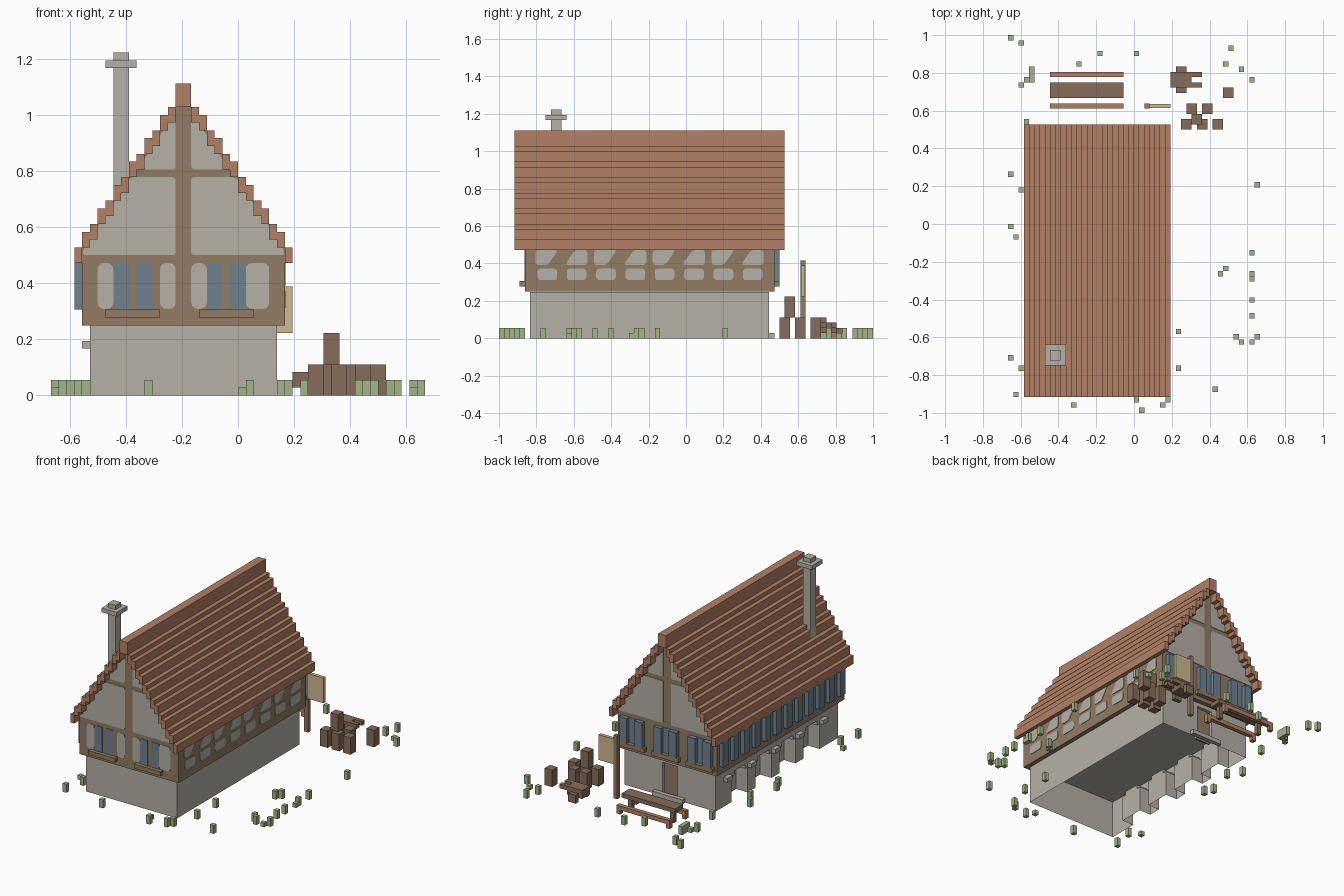
import bpy, bmesh, math
from mathutils import Vector

if "Cube" in bpy.data.objects:
    bpy.data.objects.remove(bpy.data.objects["Cube"])

V = 2 / 72          # grid unit: every part sits on this grid


def colour(name, rgb):
    m = bpy.data.materials.new(name)
    m.diffuse_color = (*rgb, 1)
    m.use_nodes = True
    m.node_tree.nodes["Principled BSDF"].inputs["Base Color"].default_value = m.diffuse_color
    return m


PLASTER = colour("plaster", (0.46, 0.44, 0.39))
ROOF = colour("roof_tile", (0.45, 0.22, 0.13))
TIMBER = colour("timber", (0.29, 0.20, 0.13))
BLUE = colour("blue_paint", (0.16, 0.22, 0.28))
BOARD = colour("pale_board", (0.62, 0.49, 0.28))
GRASS = colour("grass", (0.37, 0.46, 0.25))
DARK = colour("dark_wood", (0.24, 0.155, 0.10))


def finish(name, bm, mat):
    bmesh.ops.scale(bm, vec=(V, V, V), verts=bm.verts)
    me = bpy.data.meshes.new(name)
    bm.to_mesh(me)
    bm.free()
    me.materials.append(mat)
    ob = bpy.data.objects.new(name, me)
    bpy.context.collection.objects.link(ob)
    return ob


def boxes(name, mat, *specs):
    """Each spec is x0, x1, y0, y1, z0, z1 in grid units."""
    bm = bmesh.new()
    for x0, x1, y0, y1, z0, z1 in specs:
        vs = bmesh.ops.create_cube(bm, size=1)["verts"]
        for v in vs:
            v.co = ((x0 + x1) / 2 + v.co.x * (x1 - x0),
                    (y0 + y1) / 2 + v.co.y * (y1 - y0),
                    (z0 + z1) / 2 + v.co.z * (z1 - z0))
    return finish(name, bm, mat)


def plates(name, mat, axis, pos, out, outlines, radius=0.6):
    """Thin rounded panels lying on the wall plane axis = pos."""
    bm = bmesh.new()
    for pts in outlines:
        part = bmesh.new()
        part.faces.new([part.verts.new((a, pos, z) if axis == "y" else (pos, a, z))
                        for a, z in pts])
        if radius:
            bmesh.ops.bevel(part, geom=part.verts[:], offset=radius, segments=3,
                            profile=0.5, affect='VERTICES')
        ext = bmesh.ops.extrude_face_region(part, geom=part.faces[:])
        step = Vector((0, out * 0.12, 0)) if axis == "y" else Vector((out * 0.12, 0, 0))
        bmesh.ops.translate(part, vec=step,
                            verts=[g for g in ext["geom"] if isinstance(g, bmesh.types.BMVert)])
        bmesh.ops.recalc_face_normals(part, faces=part.faces[:])
        tmp = bpy.data.meshes.new("tmp")
        part.to_mesh(tmp)
        part.free()
        bm.from_mesh(tmp)
        bpy.data.meshes.remove(tmp)
    return finish(name, bm, mat)


def rect(a0, a1, z0, z1):
    return [(a0, z0), (a1, z0), (a1, z1), (a0, z1)]


# Stone base: hollow shell, open below, with stepped niches and a door recess
def solid(x, y, z):
    if not (-19 <= x < 5 and -30 <= y < 16 and 0 <= z < 9):
        return False
    if y == 15 and -9 <= x < -5 and z < 8:
        return False
    for s in (-23, -14, -5, 4):
        if x < -16 and (z < 6 and s <= y < s + 6 or z == 6 and s + 1 <= y < s + 5):
            return False
    return True


bm = bmesh.new()
for x in range(-19, 5):
    for y in range(-30, 16):
        for z in range(9):
            if not solid(x, y, z):
                continue
            for ax in range(3):
                for s in (-1, 1):
                    n = [x, y, z]
                    n[ax] += s
                    if solid(*n) or n[2] < 0:
                        continue
                    quad = []
                    for p, q in ((0, 0), (1, 0), (1, 1), (0, 1)):
                        c = [x, y, z]
                        c[ax] += s > 0
                        c[(ax + 1) % 3] += p
                        c[(ax + 2) % 3] += q
                        quad.append(bm.verts.new((c[0], c[1], min(c[2], 8.95))))
                    bm.faces.new(quad if s > 0 else quad[::-1])
bmesh.ops.remove_doubles(bm, verts=bm.verts, dist=0.001)
bmesh.ops.dissolve_limit(bm, angle_limit=0.01, verts=bm.verts, edges=bm.edges)
finish("stone_base", bm, PLASTER)
boxes("wall_ledges", PLASTER, *[(-20, -19, y, y + 2, 6, 7) for y in (-25, -16, -7, 2, 11)])
boxes("door", TIMBER, (-9, -5, 15, 15.3, 0, 8))
boxes("door_step", PLASTER, (-11, -3, 16, 17, 0, 1))

# Upper storey
boxes("upper_storey", TIMBER, (-20, 6, -31, 17, 9, 17))

# Front wall: plaster panels, windows and sills
plates("front_panels", PLASTER, "y", -31, -1,
       [rect(a, b, 11.1, 17) for a, b in ((-18, -16), (-10, -8), (-6, -4), (1, 4))], 0.8)
plates("front_windows", BLUE, "y", -31, -1,
       [rect(x + d, x + d + 2, 11, 17) for x in (-16, -4) for d in (0, 3)], 0)
boxes("front_sills", TIMBER, *[(x, x + 7, -32, -31, 10, 11) for x in (-17, -5)])

# Back and left walls: shutters standing proud of the glass
back = (-16, -7, 2)
boxes("back_shutters", BLUE, *[(c + d, c + d + 2, 17, 18, 11, 17) for c in back for d in (-3, 1)])
plates("back_glass", BLUE, "y", 17, 1, [rect(c - 1, c + 1, 11, 17) for c in back], 0)
boxes("back_sills", TIMBER, *[(c - 3.5, c + 3.5, 17, 18, 10, 11) for c in back])
left = [-31 + 8 * k for k in range(6)]
boxes("left_shutters", BLUE, *[(-21, -20, y + d, y + d + 2, 11, 17) for y in left for d in (1, 5)])
plates("left_glass", BLUE, "x", -20, -1, [rect(y + 3, y + 5, 11, 17) for y in left], 0)

# Right wall: braced panels in two rows
panels = []
for i in range(8):
    y = -29 + 5.65 * i
    panels.append(rect(y + 0.4, y + 4.2, 11.2, 13.4))
    if i % 2:
        panels.append([(y, 14.1), (y + 4.4, 14.1), (y + 4.4, 17), (y + 2, 17)])
    else:
        panels.append([(y, 14.1), (y + 2.4, 14.1), (y + 4.4, 17), (y, 17)])
plates("right_panels", PLASTER, "x", 6, 1, panels)

# Stepped roof: mirrored tile courses about the ridge line x = -7
tops = [19 + 3 * (i // 2) + 2 * (i % 2) for i in range(13)]
tiles = [(-8, -6, -33, 19, 37, 40)]
for i, t in enumerate(tops):
    u = 13 - i
    for x in (-7 + u, -7 - u - 1):
        tiles.append((x, x + 1, -33, 19, t - 2, t))
boxes("roof_tiles", ROOF, *tiles)

# Attic body filling the gables under the tiles
attic = [(-8, -6, -31, 17, 17, 37)]
for i, t in enumerate(tops[1:], 1):
    u = 13 - i
    for x in (-7 + u, -7 - u - 1):
        attic.append((x, x + 1, -31, 17, 17, t - 2))
boxes("attic_gables", TIMBER, *attic)

# Gable plaster panels on both ends
for name, pos, out in (("front", -31, -1), ("back", 17, 1)):
    shapes = []
    for s in (-1, 1):
        shapes.append([(-7 + s * u, z) for u, z in ((1, 18), (13, 18), (12.6, 19.3), (6.7, 28), (1, 28))])
        shapes.append([(-7 + s * u, z) for u, z in ((1, 29), (5.9, 29), (1.6, 35.5), (1, 35.5))])
    plates(name + "_gable_panels", PLASTER, "y", pos, out, shapes, 0.4)

# Chimney
boxes("chimney", PLASTER, (-16, -14, -26, -24, 22, 44), (-17, -13, -27, -23, 42, 43))

# Hanging sign
boxes("sign_post", TIMBER, (2, 3, 22, 23, 0, 15))
boxes("sign_board", BOARD, (3, 7, 22.1, 22.9, 8, 14))

# Table with two benches
boxes("table", DARK, (-16, -2, 24, 27, 3, 4),
      *[(x, x + 1, 25, 26, 0, 3) for x in (-15, -4)])
boxes("benches", ROOF, *[b for y in (22, 28) for b in (
    (-16, -2, y, y + 1, 1, 2), (-16, -15, y, y + 1, 0, 1), (-3, -2, y, y + 1, 0, 1))])

# Hand cart: bed, wheels, shafts
boxes("cart", DARK, (7, 11, 26, 29, 1, 3), (8, 10, 29, 30, 0, 2), (8, 10, 25, 26, 0, 2),
      (11, 13, 28, 29, 2, 3), (11, 13, 26, 27, 2, 3))

# Barrels
boxes("barrels", DARK, (11, 13, 19, 21, 4, 8),
      *[(x, x + 2, y, y + 2, 0, 4) for x, y in
        ((10, 21), (13, 21), (9, 18), (12, 18), (15, 18), (17, 24))])

# Grass tufts
spots = [(-24, 35), (-22, 34), (-20, 29), (-20, 28), (-20, 27), (-21, 27), (-22, 26), (-11, 30),
         (-7, 32), (0, 32), (18, 33), (17, 30), (20, 29), (22, 27), (-21, 19), (-24, 9), (-22, 6),
         (-24, -1), (-23, -3), (-24, -26), (-22, -28), (-23, -33), (8, -21), (8, -28), (15, -32),
         (-12, -35), (0, -34), (1, -36), (5, -35), (6, -34), (23, 7), (22, -6), (22, -10),
         (22, -11), (22, -15), (22, -18), (16, -10), (17, -9), (19, -22), (20, -23), (22, -23),
         (23, -22)]
boxes("grass_tufts", GRASS, *[(x, x + 1, y, y + 1, 0, 1 if i % 7 == 5 else 2)
                              for i, (x, y) in enumerate(spots)])
